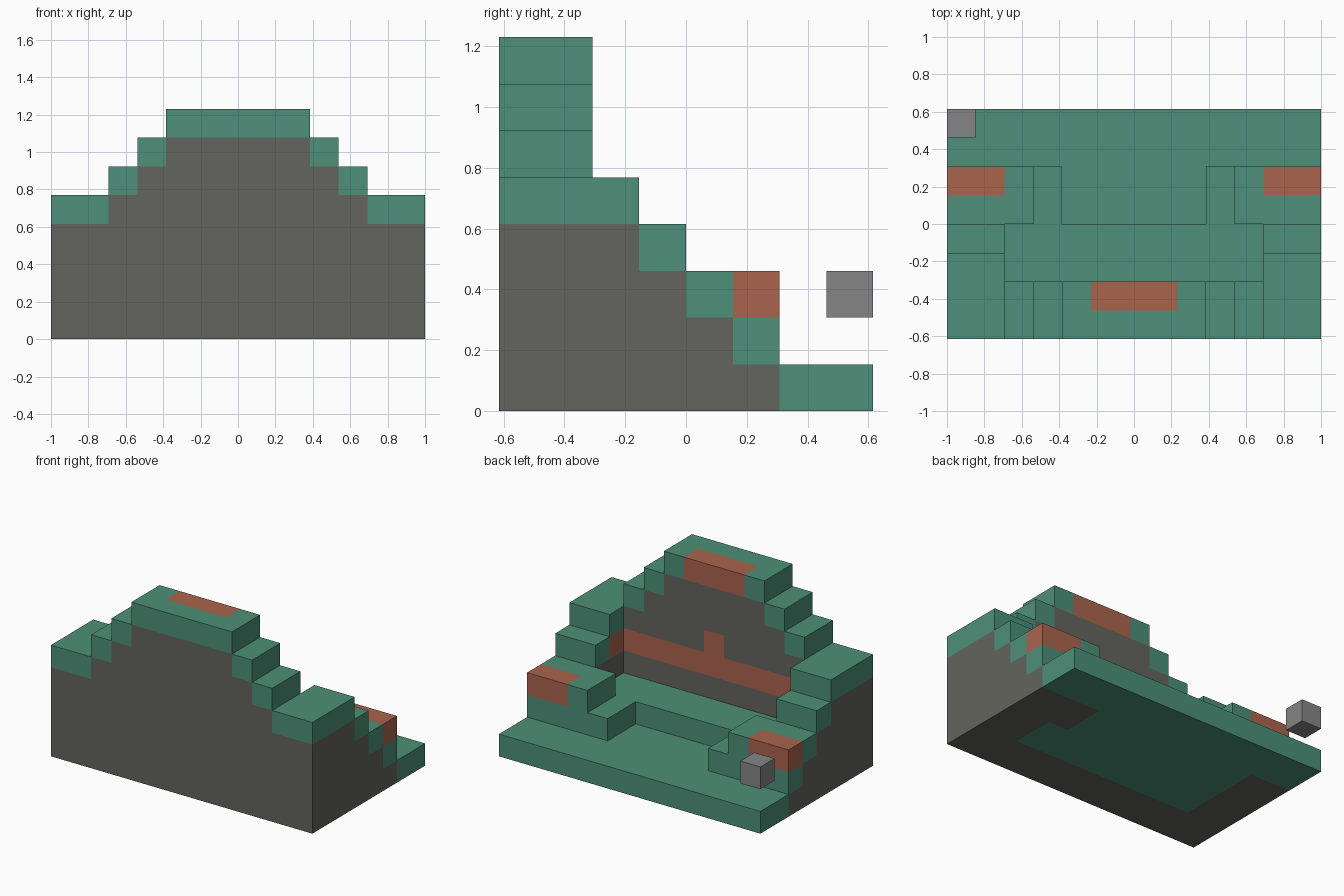
import bpy
import bmesh
from mathutils import Vector

default = bpy.data.objects.get("Cube")
if default:
    bpy.data.objects.remove(default, do_unlink=True)

U = 2 / 13                       # block size
NX, NY = 13, 8                   # blocks across and deep

COLOURS = {
    "moss_green": (0.074, 0.279, 0.188),
    "dark_stone": (0.127, 0.127, 0.112),
    "rust_orange": (0.405, 0.127, 0.076),
    "plain_grey": (0.235, 0.235, 0.235),
}
GREEN, STONE, RUST, GREY = range(len(COLOURS))

materials = []
for name, rgb in COLOURS.items():
    mat = bpy.data.materials.new(name)
    mat.use_nodes = True
    mat.diffuse_color = (*rgb, 1)
    bsdf = mat.node_tree.nodes["Principled BSDF"]
    bsdf.inputs["Base Color"].default_value = (*rgb, 1)
    bsdf.inputs["Roughness"].default_value = 0.9
    materials.append(mat)

cells = {}                       # block position -> (part, colour)


def fill(part, colour, xs, ys, zs, mirror=False):
    """Fill a box of blocks, given as start and end on each axis."""
    for i in range(*xs):
        for j in range(*ys):
            for k in range(*zs):
                cells[i, j, k] = (part, colour)
                if mirror:
                    cells[NX - 1 - i, j, k] = (part, colour)


def column(part, xs, ys, height, mirror=False):
    """Stone column with a green cap."""
    fill(part, STONE, xs, ys, (0, height - 1), mirror)
    fill(part, GREEN, xs, ys, (height - 1, height), mirror)


# Floor slab
fill("floor", GREEN, (0, NX), (2, NY), (0, 1))

# Stepped front wall
for start, height in ((0, 5), (2, 6), (3, 7), (4, 8)):
    column("front_wall", (start, NX - start), (0, 2), height)
    if start == 0:
        continue
    fill("front_wall", STONE, (start, NX - start), (0, 2), (height - 2, height - 1))

# Rust trim on the wall: top plate, inner band and centre block
fill("front_wall", RUST, (5, 8), (1, 2), (7, 8))
fill("front_wall", RUST, (2, NX - 2), (1, 2), (3, 4))
fill("front_wall", RUST, (6, 7), (1, 2), (4, 5))

# Bench along the inside of the wall
fill("bench", GREEN, (2, NX - 2), (2, 4), (1, 2))

# Side wings stepping down toward the back
for j, height in ((2, 5), (3, 4), (4, 3), (5, 2)):
    column("side_wings", (0, 2), (j, j + 1), height, mirror=True)
fill("side_wings", RUST, (0, 2), (5, 6), (2, 3), mirror=True)
fill("side_wings", RUST, (1, 2), (2, 3), (3, 4), mirror=True)

# Inner steps at the end of each wing
fill("inner_steps", GREEN, (2, 3), (4, 6), (1, 3), mirror=True)
fill("inner_steps", GREEN, (3, 4), (4, 6), (1, 2), mirror=True)
fill("floor", STONE, (10, 11), (4, 6), (0, 1))

# Floating block at the back corner
fill("floating_block", GREY, (0, 1), (7, 8), (2, 3))


def build(part):
    """Make one mesh from the exposed block faces of a part."""
    bm = bmesh.new()
    for cell, (owner, colour) in cells.items():
        if owner != part:
            continue
        centre = Vector(cell) + Vector((0.5, 0.5, 0.5))
        for axis in range(3):
            for sign in (-1, 1):
                normal = Vector((0, 0, 0))
                normal[axis] = sign
                if tuple(int(c + n) for c, n in zip(cell, normal)) in cells:
                    continue
                a = Vector((0, 0, 0))
                a[(axis + 1) % 3] = 0.5
                b = normal.cross(a)
                corners = (-a - b, a - b, a + b, b - a)
                verts = [bm.verts.new((centre + normal / 2 + c - Vector((NX / 2, NY / 2, 0))) * U)
                         for c in corners]
                bm.faces.new(verts).material_index = colour
    bmesh.ops.remove_doubles(bm, verts=bm.verts, dist=U / 100)
    bmesh.ops.dissolve_limit(bm, angle_limit=0.01, verts=bm.verts, edges=bm.edges,
                             delimit={"MATERIAL"})
    mesh = bpy.data.meshes.new(part)
    bm.to_mesh(mesh)
    bm.free()
    for mat in materials:
        mesh.materials.append(mat)
    bpy.context.collection.objects.link(bpy.data.objects.new(part, mesh))


for part in sorted({owner for owner, _ in cells.values()}):
    build(part)
